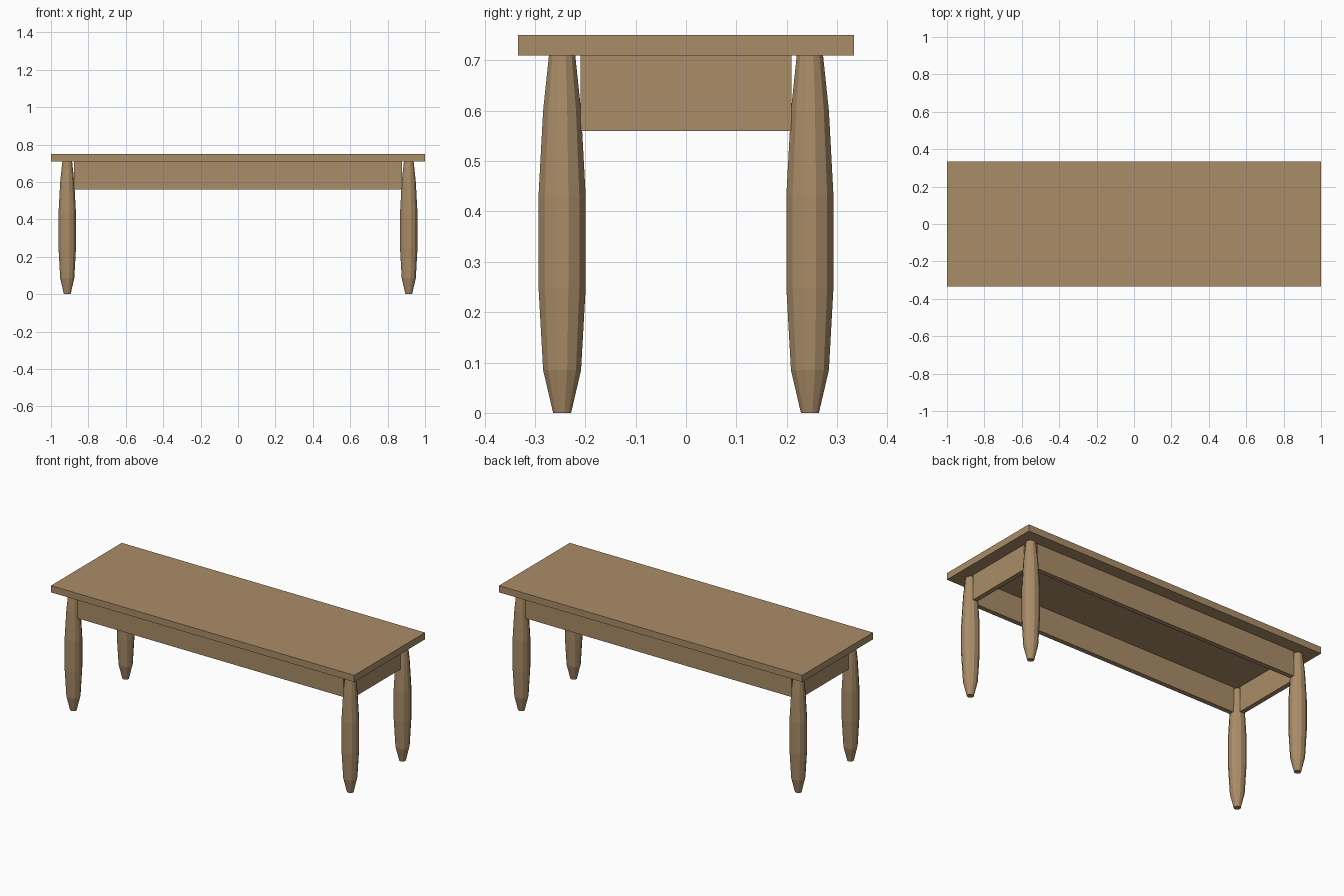
import bpy, bmesh, math

if "Cube" in bpy.data.objects:
    bpy.data.objects.remove(bpy.data.objects["Cube"])

wood = bpy.data.materials.new("warm_wood")
wood.diffuse_color = (0.402, 0.266, 0.138, 1.0)
wood.use_nodes = True
wood.node_tree.nodes["Principled BSDF"].inputs["Base Color"].default_value = wood.diffuse_color


def add_object(name, bm):
    bmesh.ops.recalc_face_normals(bm, faces=bm.faces)
    mesh = bpy.data.meshes.new(name)
    bm.to_mesh(mesh)
    bm.free()
    mesh.materials.append(wood)
    obj = bpy.data.objects.new(name, mesh)
    bpy.context.collection.objects.link(obj)
    return obj


def box(name, center, size):
    bm = bmesh.new()
    bmesh.ops.create_cube(bm, size=1)
    bmesh.ops.scale(bm, vec=size, verts=bm.verts)
    bmesh.ops.translate(bm, vec=center, verts=bm.verts)
    return add_object(name, bm)


def turned_leg(name, x, y, profile, sides=12):
    bm = bmesh.new()
    rings = []
    for z, r in profile:
        ring = []
        for i in range(sides):
            a = 2 * math.pi * (i + 0.5) / sides
            ring.append(bm.verts.new((x + r * math.cos(a), y + r * math.sin(a), z)))
        rings.append(ring)
    for low, high in zip(rings, rings[1:]):
        for i in range(sides):
            j = (i + 1) % sides
            bm.faces.new((low[i], low[j], high[j], high[i]))
    bm.faces.new(rings[0][::-1])
    bm.faces.new(rings[-1])
    return add_object(name, bm)


LEG_X, LEG_Y = 0.913, 0.246
TOP_Z, UNDER_Z, APRON_Z = 0.75, 0.71, 0.56

# Tabletop slab
box("tabletop", (0, 0, (TOP_Z + UNDER_Z) / 2), (2.0, 0.667, TOP_Z - UNDER_Z))

# Four bulging faceted legs
leg_profile = [(0.0, 0.0185), (0.085, 0.039), (0.25, 0.0485),
               (0.43, 0.0485), (0.6, 0.039), (UNDER_Z, 0.027)]
for sx, side in ((-1, "left"), (1, "right")):
    for sy, end in ((-1, "front"), (1, "back")):
        turned_leg(f"{end}_{side}_leg", sx * LEG_X, sy * LEG_Y, leg_profile)

# Apron boards running between the legs
apron_mid, apron_h, apron_t = (UNDER_Z + APRON_Z) / 2, UNDER_Z - APRON_Z, 0.028
for s, name in ((-1, "front_apron"), (1, "back_apron")):
    box(name, (0, s * LEG_Y, apron_mid), (1.756, apron_t, apron_h))
for s, name in ((-1, "left_apron"), (1, "right_apron")):
    box(name, (s * LEG_X, 0, apron_mid), (apron_t, 0.418, apron_h))
